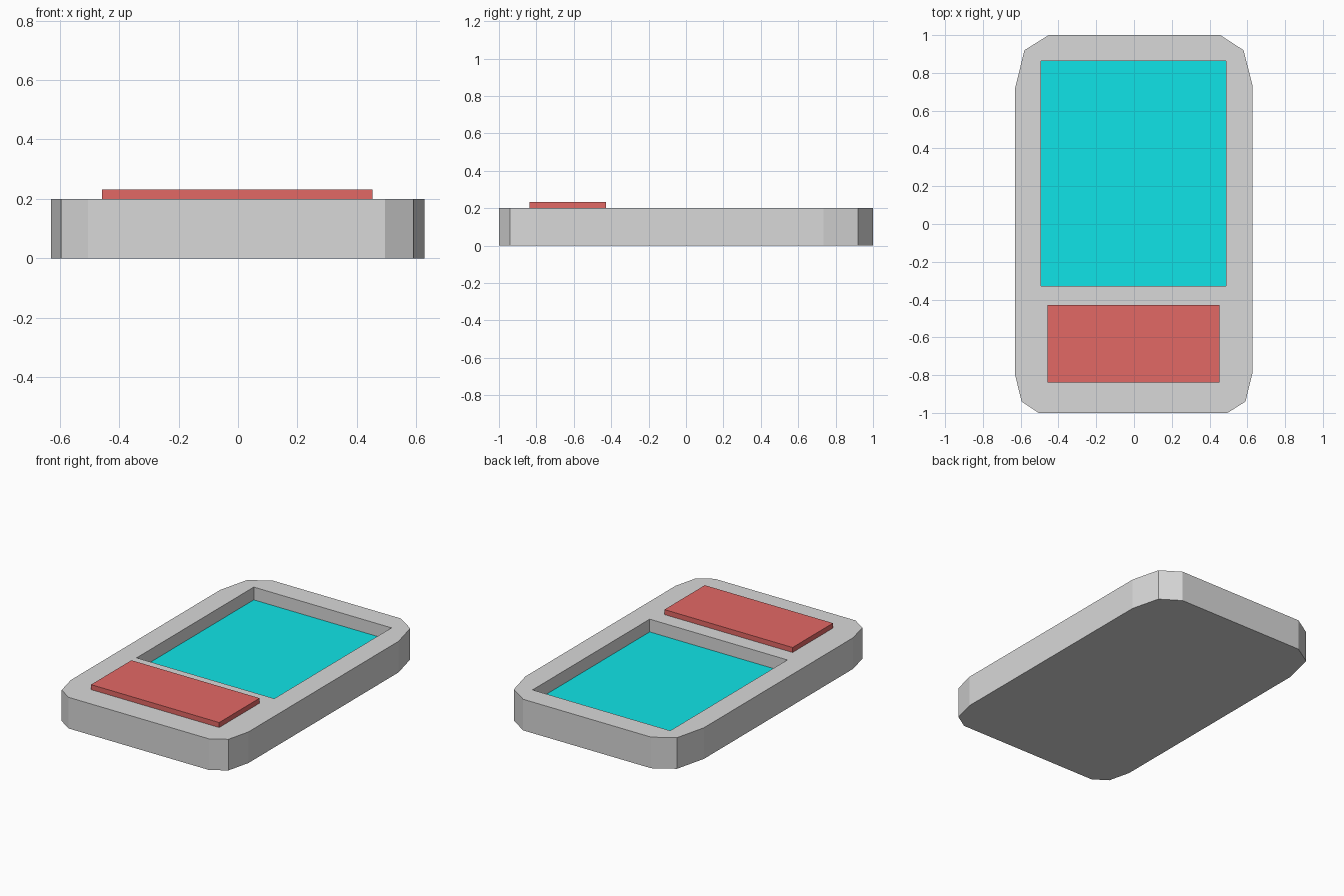
import bpy
import bmesh

cube = bpy.data.objects.get("Cube")
if cube:
    bpy.data.objects.remove(cube, do_unlink=True)


def material(name, rgb):
    mat = bpy.data.materials.new(name)
    mat.use_nodes = True
    mat.diffuse_color = (*rgb, 1)
    mat.node_tree.nodes["Principled BSDF"].inputs["Base Color"].default_value = (*rgb, 1)
    return mat


def prism(name, outline, bottom, top, mat):
    """Extrude a flat outline from bottom to top."""
    bm = bmesh.new()
    face = bm.faces.new([bm.verts.new((x, y, bottom)) for x, y in outline])
    extruded = bmesh.ops.extrude_face_region(bm, geom=[face])["geom"]
    for item in extruded:
        if isinstance(item, bmesh.types.BMVert):
            item.co.z = top
    bmesh.ops.recalc_face_normals(bm, faces=bm.faces)
    mesh = bpy.data.meshes.new(name)
    bm.to_mesh(mesh)
    bm.free()
    mesh.materials.append(mat)
    obj = bpy.data.objects.new(name, mesh)
    bpy.context.collection.objects.link(obj)
    return obj


def rectangle(x0, x1, y0, y1):
    return [(x0, y0), (x1, y0), (x1, y1), (x0, y1)]


grey = material("light grey", (0.687, 0.687, 0.687))
cyan = material("cyan", (0.005, 0.775, 0.80))
red = material("soft red", (0.766, 0.138, 0.13))

# Case with faceted, slightly uneven corners
outline = [(-0.505, -1), (0.495, -1), (0.59, -0.94), (0.627, -0.79),
           (0.627, 0.735), (0.58, 0.92), (0.457, 1), (-0.452, 1),
           (-0.58, 0.92), (-0.63, 0.717), (-0.63, -0.797), (-0.595, -0.94)]
case = prism("case", outline, 0, 0.2, grey)

# Recess cut into the case for the screen
opening = rectangle(-0.492, 0.487, -0.327, 0.863)
floor = 0.115
cutter = prism("recess_cutter", opening, floor, 0.3, grey)
cutter.hide_render = True
cut = case.modifiers.new("recess", 'BOOLEAN')
cut.operation = 'DIFFERENCE'
cut.solver = 'EXACT'
cut.object = cutter
bpy.context.view_layer.objects.active = case
bpy.ops.object.modifier_apply(modifier=cut.name)
bpy.data.objects.remove(cutter, do_unlink=True)

# Screen on the recess floor and raised button pad
prism("screen", opening, floor, floor + 0.003, cyan)
prism("button_pad", rectangle(-0.458, 0.453, -0.838, -0.428), 0.2, 0.232, red)
